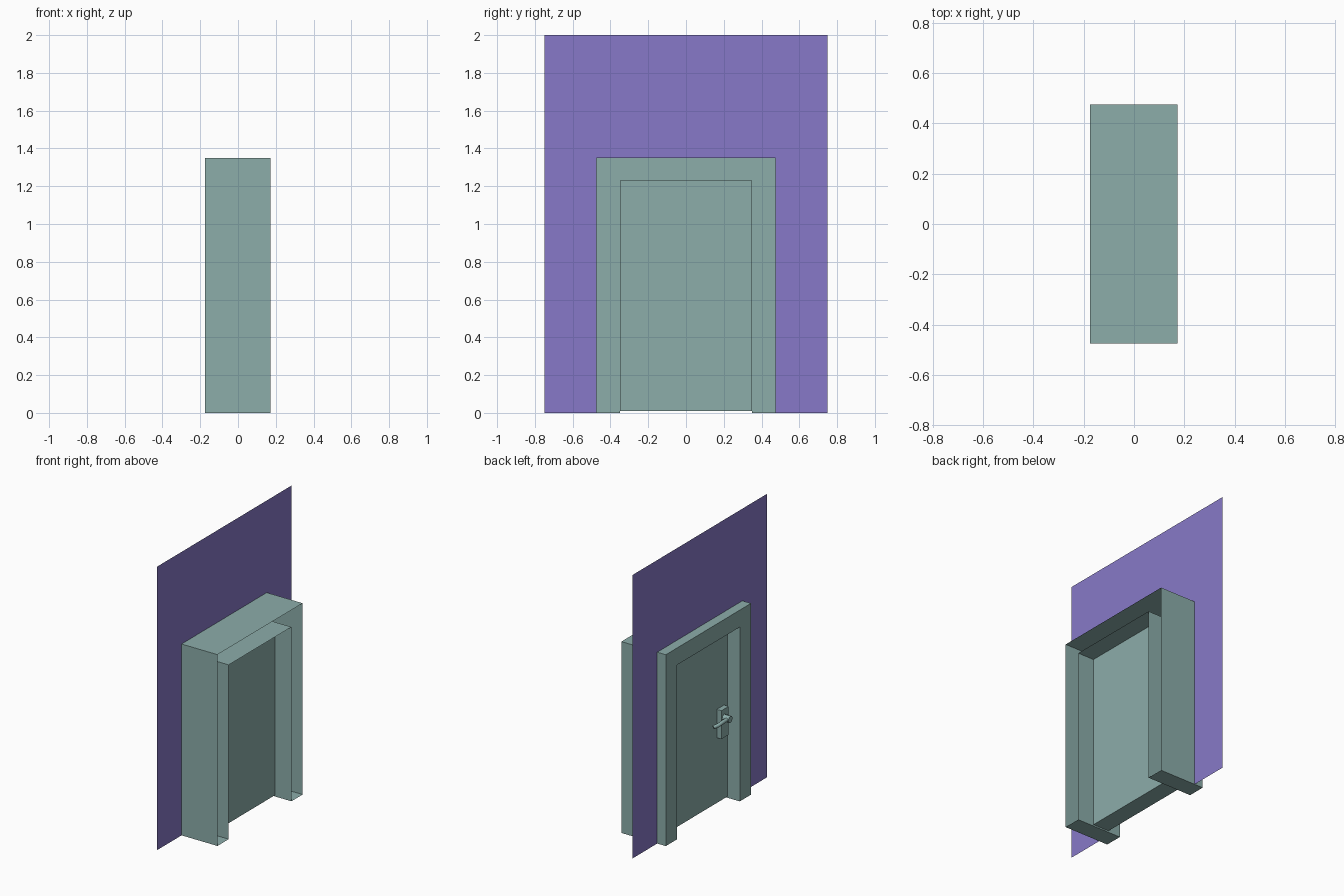
import bpy, bmesh
from mathutils import Vector

cube = bpy.data.objects.get("Cube")
if cube:
    bpy.data.objects.remove(cube, do_unlink=True)


def material(name, rgb):
    m = bpy.data.materials.new(name)
    m.use_nodes = True
    m.diffuse_color = (*rgb, 1)
    m.node_tree.nodes["Principled BSDF"].inputs["Base Color"].default_value = (*rgb, 1)
    return m


TEAL = material("grey teal", (0.262, 0.418, 0.402))
PURPLE = material("wall purple", (0.242, 0.191, 0.578))


def add_object(name, bm, mat):
    mesh = bpy.data.meshes.new(name)
    bm.to_mesh(mesh)
    bm.free()
    mesh.materials.append(mat)
    obj = bpy.data.objects.new(name, mesh)
    bpy.context.collection.objects.link(obj)
    return obj


def arch(half_out, top_out, half_in, top_in, x):
    """Upside-down U facing along x, standing on the floor."""
    bm = bmesh.new()
    right = [(half_in, 0), (half_out, 0), (half_out, top_out)]
    outline = right + [(-y, z) for y, z in reversed(right)]
    outline += [(-half_in, top_in), (half_in, top_in)]
    bm.faces.new([bm.verts.new((x, y, z)) for y, z in outline])
    return bm


def box(name, low, high, mat):
    bm = bmesh.new()
    bmesh.ops.create_cube(bm, size=1)
    low, high = Vector(low), Vector(high)
    for v in bm.verts:
        v.co = (low + high) / 2 + v.co * (high - low)
    return add_object(name, bm, mat)


BACK, FRONT = -0.175, 0.172
HALF, TOP = 0.475, 1.35
IN_HALF, IN_TOP = 0.35, 1.23
DOOR_BACK, DOOR_FRONT = -0.08, 0.045

# Thin wall around the doorway
add_object("wall", arch(0.75, 2.0, HALF, TOP, -0.108), PURPLE)

# Hollow door frame, open on its +x side
bm = arch(HALF, TOP, IN_HALF, IN_TOP, BACK)
ext = bmesh.ops.extrude_face_region(bm, geom=bm.faces[:], use_keep_orig=True)
moved = [g for g in ext["geom"] if isinstance(g, bmesh.types.BMVert)]
bmesh.ops.translate(bm, verts=moved, vec=(FRONT - BACK, 0, 0))
bmesh.ops.recalc_face_normals(bm, faces=bm.faces[:])
open_side = [f for f in bm.faces if all(v.co.x > FRONT - 0.001 for v in f.verts)]
bmesh.ops.delete(bm, geom=open_side, context="FACES_ONLY")
add_object("door_frame", bm, TEAL)

# Door leaf and the lock plate on its -x side
box("door_leaf", (DOOR_BACK, -IN_HALF, 0.01), (DOOR_FRONT, IN_HALF, IN_TOP), TEAL)
box("lock_plate", (-0.116, -0.31, 0.47), (DOOR_BACK, -0.23, 0.67), TEAL)


def rod(name, points, radius):
    curve = bpy.data.curves.new(name, "CURVE")
    curve.dimensions = "3D"
    curve.bevel_depth = radius
    curve.bevel_resolution = 2
    curve.use_fill_caps = True
    spline = curve.splines.new("POLY")
    spline.points.add(len(points) - 1)
    for p, co in zip(spline.points, points):
        p.co = (*co, 1)
    curve.materials.append(TEAL)
    obj = bpy.data.objects.new(name, curve)
    bpy.context.collection.objects.link(obj)
    return obj


# Round hub and curved lever
rod("handle_hub", [(-0.11, -0.26, 0.61), (-0.165, -0.26, 0.61)], 0.024)
rod("handle_lever", [(-0.148, -0.26, 0.61), (-0.15, -0.2, 0.612),
                     (-0.147, -0.15, 0.606), (-0.13, -0.12, 0.598)], 0.013)
